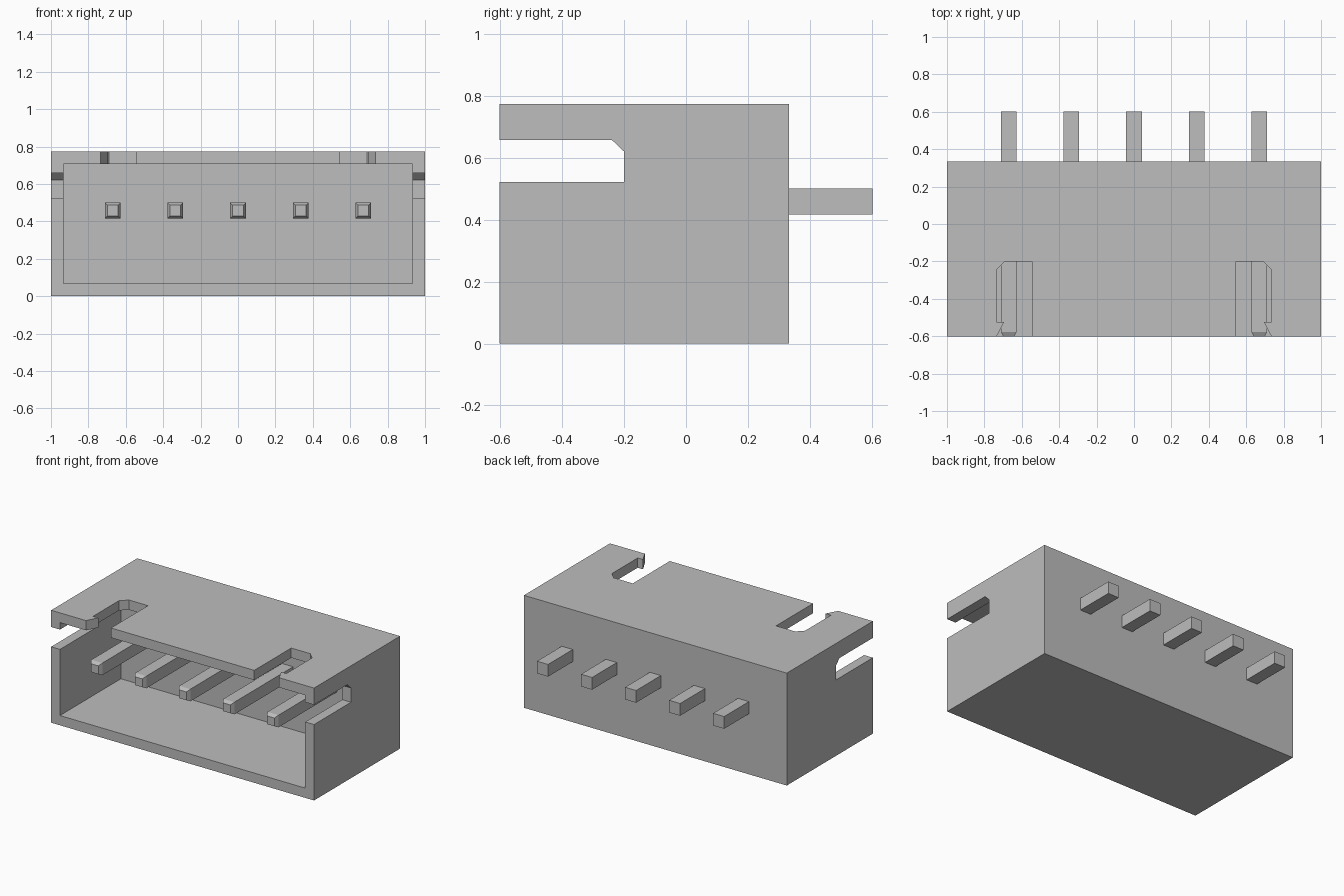
import bpy, bmesh
from mathutils import Vector

cube = bpy.data.objects.get("Cube")
if cube:
    bpy.data.objects.remove(cube, do_unlink=True)

grey = bpy.data.materials.new("plain grey")
grey.use_nodes = True
colour = (0.51, 0.51, 0.51, 1)
grey.diffuse_color = colour
grey.node_tree.nodes["Principled BSDF"].inputs["Base Color"].default_value = colour

FRONT, BACK, TIP = -0.602, 0.333, 0.602
HEIGHT, WALL = 0.773, 0.067
SLOT_END = -0.2
PITCH, PIN_Z, PIN_R = 0.335, 0.458, 0.042


def finish(name, bm):
    bmesh.ops.recalc_face_normals(bm, faces=bm.faces)
    mesh = bpy.data.meshes.new(name)
    bm.to_mesh(mesh)
    bm.free()
    mesh.materials.append(grey)
    obj = bpy.data.objects.new(name, mesh)
    bpy.context.collection.objects.link(obj)
    return obj


def prism(name, outline, push):
    """Extrude a closed outline of 3D points along push."""
    bm = bmesh.new()
    face = bm.faces.new([bm.verts.new(p) for p in outline])
    new = bmesh.ops.extrude_face_region(bm, geom=[face])["geom"]
    bmesh.ops.translate(bm, vec=Vector(push),
                        verts=[v for v in new if isinstance(v, bmesh.types.BMVert)])
    return finish(name, bm)


def box(name, x0, x1, y0, y1, z0, z1):
    return prism(name, [(x0, y0, z0), (x1, y0, z0), (x1, y1, z0), (x0, y1, z0)],
                 (0, 0, z1 - z0))


def cut(target, cutter):
    mod = target.modifiers.new("cut", 'BOOLEAN')
    mod.operation, mod.solver, mod.object = 'DIFFERENCE', 'EXACT', cutter
    bpy.context.view_layer.objects.active = target
    bpy.ops.object.modifier_apply(modifier=mod.name)
    bpy.data.objects.remove(cutter, do_unlink=True)


# Housing: block hollowed out from the front
housing = box("housing", -1, 1, FRONT, BACK, 0, HEIGHT)
cut(housing, box("cavity_cutter", WALL - 1, 1 - WALL, FRONT - 0.1, 0.06,
                 WALL, HEIGHT - WALL))

# Side slots with one chamfered corner
side = [(FRONT - 0.1, 0.522), (SLOT_END, 0.522), (SLOT_END, 0.62),
        (-0.24, 0.658), (FRONT - 0.1, 0.658)]
for s in (-1, 1):
    cut(housing, prism("slot_cutter", [(s * 0.9, y, z) for y, z in side],
                       (s * 0.2, 0, 0)))

# Top notches with a chamfered corner and a small barb at the mouth
notch = [(0.545, FRONT - 0.1), (0.545, SLOT_END), (0.69, SLOT_END),
         (0.735, -0.245), (0.735, -0.525), (0.695, -0.525),
         (0.735, FRONT), (0.735, FRONT - 0.1)]
for s in (-1, 1):
    cut(housing, prism("notch_cutter", [(s * x, y, 0.69) for x, y in notch],
                       (0, 0, 0.2)))

# Contact pins with tapered front tips
for i in range(5):
    x = (i - 2) * PITCH
    pin = box(f"pin_{i + 1}", x - PIN_R, x + PIN_R, FRONT + 0.025, TIP,
              PIN_Z - PIN_R, PIN_Z + PIN_R)
    bm = bmesh.new()
    bm.from_mesh(pin.data)
    bm.faces.ensure_lookup_table()
    end = min(bm.faces, key=lambda f: f.calc_center_median().y)
    tip = bmesh.ops.extrude_discrete_faces(bm, faces=[end])["faces"][0]
    for v in tip.verts:
        v.co = (x + (v.co.x - x) * 0.68, FRONT, PIN_Z + (v.co.z - PIN_Z) * 0.68)
    bmesh.ops.recalc_face_normals(bm, faces=bm.faces)
    bm.to_mesh(pin.data)
    bm.free()
